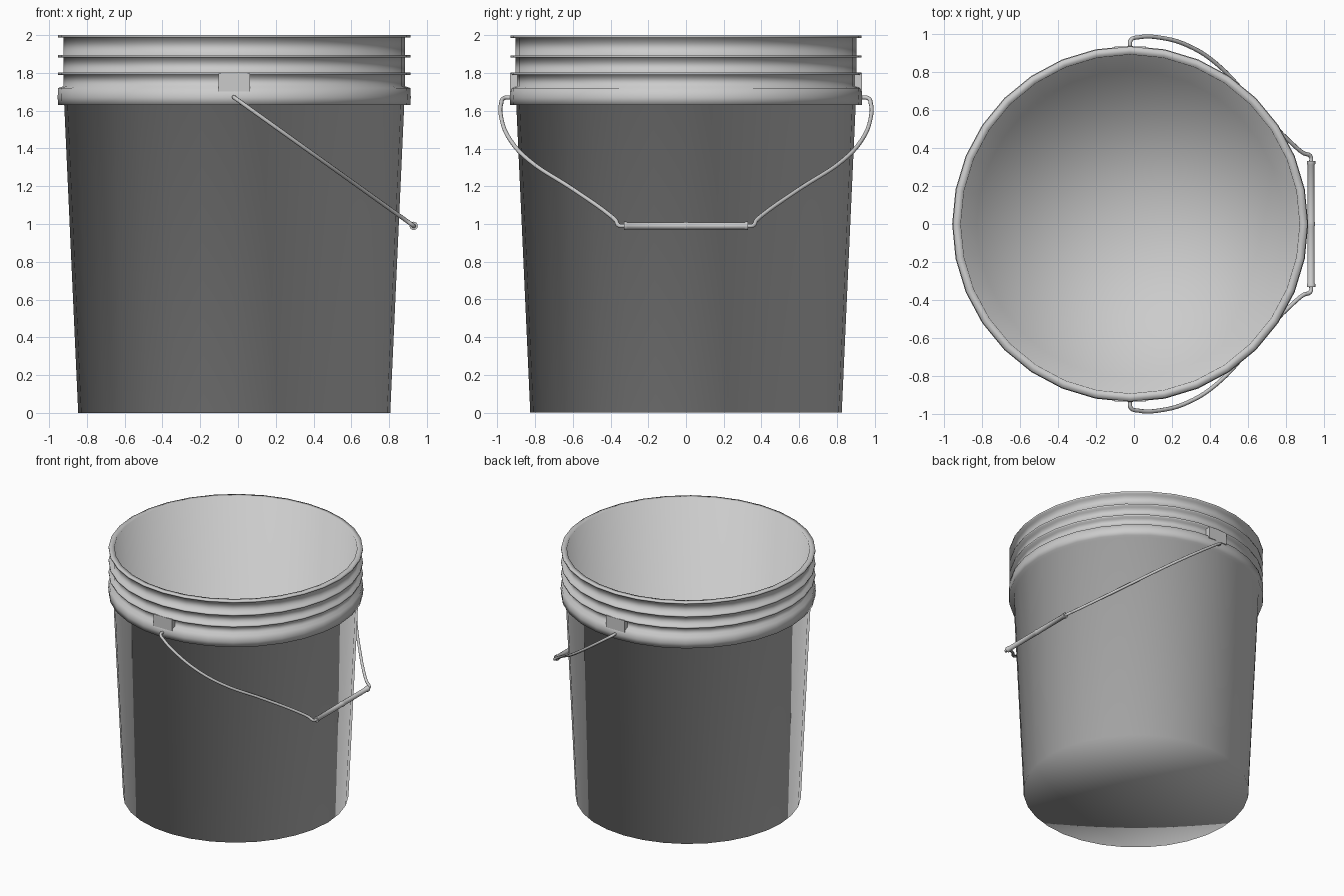
import bpy, bmesh, math
from mathutils import Vector, Matrix

if "Cube" in bpy.data.objects:
    bpy.data.objects.remove(bpy.data.objects["Cube"])

CX = -0.02  # bucket axis


def finish(ob, angle):
    bpy.ops.object.select_all(action='DESELECT')
    ob.select_set(True)
    bpy.context.view_layer.objects.active = ob
    bpy.ops.object.shade_smooth_by_angle(angle=math.radians(angle))


def lathe(name, profile, sides, matrix, angle):
    """Spin (radius, height) points around local z."""
    bm = bmesh.new()
    vs = [bm.verts.new((r, 0, z)) for r, z in profile]
    edges = [bm.edges.new(p) for p in zip(vs, vs[1:])]
    bmesh.ops.spin(bm, geom=vs + edges, axis=(0, 0, 1), cent=(0, 0, 0),
                   angle=2 * math.pi, steps=sides, use_duplicate=False)
    bmesh.ops.remove_doubles(bm, verts=bm.verts, dist=1e-4)
    bmesh.ops.recalc_face_normals(bm, faces=bm.faces)
    bm.transform(matrix)
    me = bpy.data.meshes.new(name)
    bm.to_mesh(me)
    bm.free()
    ob = bpy.data.objects.new(name, me)
    bpy.context.collection.objects.link(ob)
    finish(ob, angle)
    return ob


# Bucket: tapered wall, lower collar, three thin ribs, hollow inside (fully smooth)
profile = [(0, 0), (0.826, 0), (0.90, 1.63), (0.932, 1.63), (0.935, 1.67),
           (0.932, 1.72), (0.903, 1.73)]
for z in (1.79, 1.882, 1.987):
    profile += [(0.903, z), (0.932, z), (0.932, z + 0.013)]
    if z < 1.9:
        profile.append((0.903, z + 0.013))
profile += [(0.89, 2.0), (0.805, 0.03), (0, 0.03)]
lathe("bucket", profile, 32, Matrix.Translation((CX, 0, 0)), 180)

# Ears joining the collar to the lowest rib
for side, label in ((-1, "front"), (1, "back")):
    bpy.ops.mesh.primitive_cube_add(size=1, location=(CX, side * 0.914, 1.75))
    ear = bpy.context.object
    ear.name = label + "_ear"
    ear.scale = (0.165, 0.038, 0.095)

# Wire bail: half path in (y, z), laid in a tilted plane and mirrored
half = [(0.92, 1.67), (0.965, 1.668), (0.98, 1.64), (0.979, 1.56), (0.935, 1.45),
        (0.835, 1.34), (0.60, 1.185), (0.405, 1.048), (0.372, 1.018),
        (0.355, 0.992), (0.32, 0.99)]
path = half + [(-y, z) for y, z in reversed(half)]
cu = bpy.data.curves.new("wire_handle", 'CURVE')
cu.dimensions = '3D'
cu.bevel_depth = 0.011
cu.bevel_resolution = 2
cu.resolution_u = 6
cu.use_fill_caps = True
sp = cu.splines.new('BEZIER')
sp.bezier_points.add(len(path) - 1)
for bp, (y, z) in zip(sp.bezier_points, path):
    bp.co = Vector((CX + (1.67 - z) / 0.68 * 0.95, y, z))
    bp.handle_left_type = bp.handle_right_type = 'AUTO'
wire = bpy.data.objects.new("wire_handle", cu)
bpy.context.collection.objects.link(wire)
bpy.ops.object.select_all(action='DESELECT')
wire.select_set(True)
bpy.context.view_layer.objects.active = wire
bpy.ops.object.convert(target='MESH')
finish(bpy.context.object, 60)

# Grip sleeve with raised ends and a centre bead
right = [(0.022, 0.0), (0.019, 0.012), (0.018, 0.31), (0.022, 0.315),
         (0.022, 0.33), (0, 0.33)]
grip = [(r, -z) for r, z in reversed(right)] + right[1:]
lathe("grip", grip, 16,
      Matrix.Translation((0.93, 0, 0.99)) @ Matrix.Rotation(math.pi / 2, 4, 'X'), 40)
